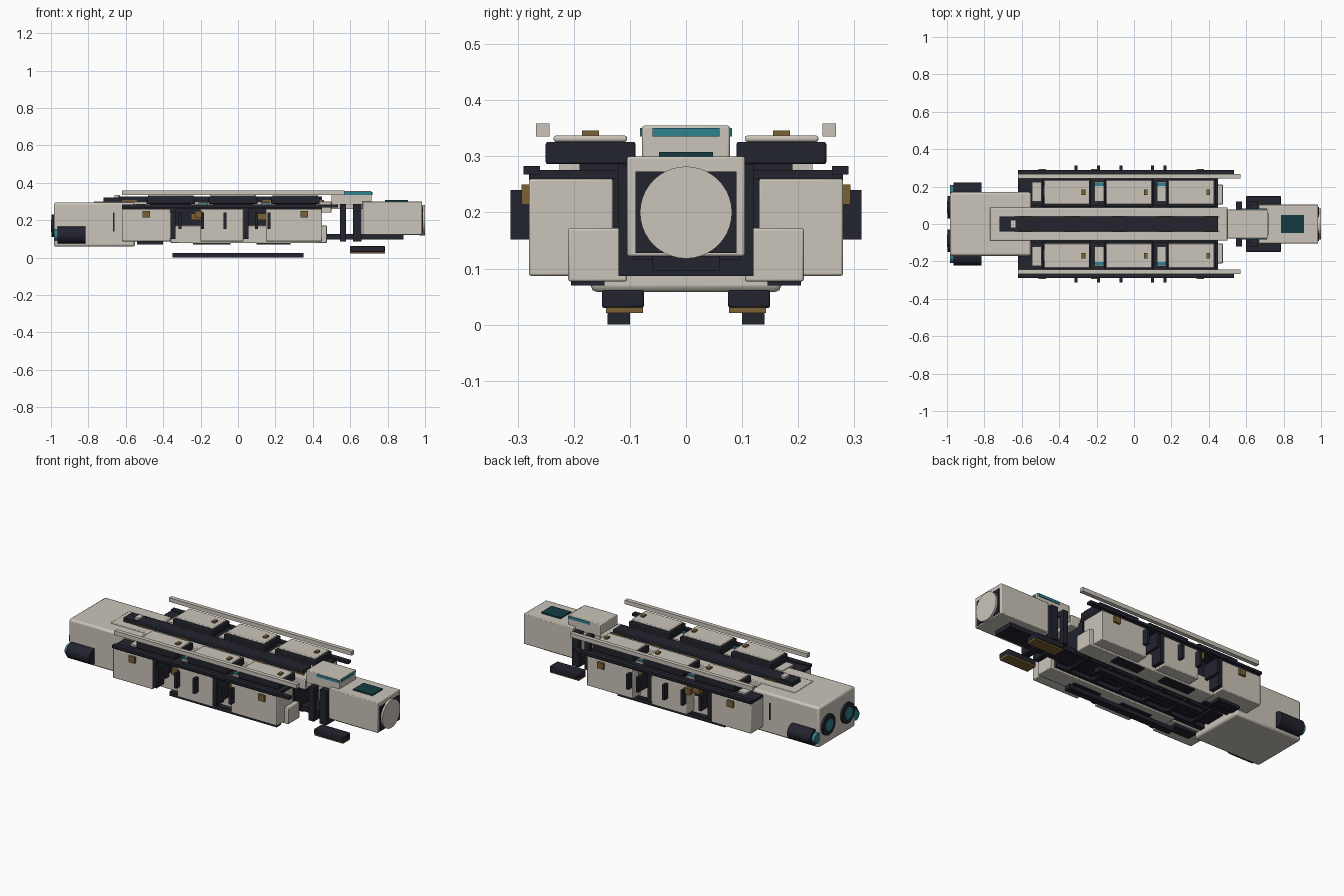
import bpy, math

cube = bpy.data.objects.get("Cube")
if cube:
    bpy.data.objects.remove(cube, do_unlink=True)


def material(name, *rgb):
    mat = bpy.data.materials.new(name)
    mat.use_nodes = True
    mat.diffuse_color = (*rgb, 1)
    shader = next(n for n in mat.node_tree.nodes if n.type == 'BSDF_PRINCIPLED')
    shader.inputs["Base Color"].default_value = mat.diffuse_color
    return mat


HULL = material("warm hull white", .6, .56, .49)
DARK = material("dark slate", .016, .017, .027)
DEEP = material("deep teal", .006, .045, .055)
TEAL = material("bright teal", .03, .22, .28)
BRONZE = material("bronze", .2, .12, .035)

# Landmarks along the length
STERN, BAY_START, BAY_END, NECK, NOSE = -.985, -.62, .45, .665, .985
# Landmarks across the width
RAIL_HALF, DECK_HALF, NOSE_HALF, CORE_HALF, BEAM = .04, .088, .105, .12, .28
# Landmarks in height
BELLY, SHELF, LOWER_DECK, DECK, MODULE_TOP, ROOF = .087, .26, .286, .3, .326, .355
PLATE = .008
SKIN = .004


def around(center, half):
    return center - half, center + half


def grow(start, length):
    """Span that begins at start and runs on for length."""
    return start, start + length


def across(half):
    return -half, half


def box(name, x, y, z, mat, bevel=0):
    """Box from its (low, high) span on each axis."""
    spans = (x, y, z)
    bpy.ops.mesh.primitive_cube_add(size=1, location=[sum(s) / 2 for s in spans])
    part = bpy.context.object
    part.name = name
    part.scale = [high - low for low, high in spans]
    bpy.ops.object.transform_apply(location=False, rotation=False, scale=True)
    part.data.materials.append(mat)
    if bevel:
        edge = part.modifiers.new("edge", 'BEVEL')
        edge.width, edge.segments = bevel, 2
        bpy.ops.object.shade_smooth_by_angle()


def pair(name, x, y, z, mat, bevel=0):
    """The same box on both flanks, given for the +y flank."""
    inner, outer = y
    box(name + "_right", x, (-outer, -inner), z, mat, bevel)
    box(name + "_left", x, (inner, outer), z, mat, bevel)


def tube(name, x, y, z, radius, mat):
    """Cylinder lying along the hull."""
    back, front = x
    bpy.ops.mesh.primitive_cylinder_add(
        vertices=40, radius=radius, depth=front - back,
        location=(sum(x) / 2, y, z), rotation=(0, math.pi / 2, 0))
    part = bpy.context.object
    part.name = name
    part.data.materials.append(mat)
    bpy.ops.object.shade_smooth_by_angle()


# Engine block and its raised deck
box("engine_block", (STERN, -.55), across(.17), (.058, .295), HULL, .012)
box("deck_plate", (-.77, .5), across(DECK_HALF), (.24, DECK), HULL, SKIN)
pair("block_seam", around(NECK * -1, SKIN), around(.17, SKIN / 2), (.14, .24), DARK)

# Main engines and side thrusters
for side in (-1, 1):
    engine_y, engine_z = side * .09, .17
    tube("engine_ring", around(STERN, .012), engine_y, engine_z, .06, DARK)
    tube("engine_glow", around(STERN, .015), engine_y, engine_z, .034, TEAL)
    thruster_y, thruster_z = side * .178, .12
    tube("thruster", grow(STERN + .02, .15), thruster_y, thruster_z, .045, DARK)
    tube("thruster_glow", grow(STERN, .04), thruster_y, thruster_z, .03, TEAL)

# Dark core with belly beams and ribs
core_x = (-.56, BAY_END)
box("core", core_x, across(CORE_HALF), (.11, SHELF), DARK)
pair("belly_beam", core_x, (DECK_HALF, CORE_HALF), grow(BELLY, .03), DARK)
box("belly_keel", (-.56, .885), across(.06), (.097, .125), DARK)
for i in range(6):
    box("belly_rib", grow(i / 6 - .48, .025), across(CORE_HALF), grow(BELLY, .03), DARK)

# Top rail along the deck
box("top_rail", (-.64, BAY_END), across(RAIL_HALF), (DECK, MODULE_TOP), DARK, SKIN)
box("top_rail_tail", (-.72, BAY_START), across(RAIL_HALF), grow(DECK, .022), DARK)
box("top_rail_hatch", around(-.645, .015), across(.022), grow(DECK, .035), HULL)
for i in range(5):
    pair("rail_clip", around(i / 4 - .58, RAIL_HALF), grow(RAIL_HALF, SKIN),
         grow(DECK, PLATE), BRONZE)

# Low sponsons with foot pads and long skids
pair("sponson", (-.36, .475), (NOSE_HALF, .21), (.077, .172), HULL, SKIN)
for start, length in ((-.54, .14), (-.24, .2), (.1, .18)):
    pair("foot_pad", grow(start, length), around(.175, .03), (.07, BELLY), DARK)
skid_x = around(0, .35)
pair("skid", skid_x, around(CORE_HALF, .02), (0, .024), DARK)

# Flank cargo containers with the machinery bays between them
containers = ((BAY_START, -.36), (-.2, .03), (.15, BAY_END))
for span in containers:
    pair("container", span, (.13, BEAM), (BELLY, SHELF), HULL, SKIN)
for (_, back), (front, _) in zip(containers, containers[1:]):
    pair("gap_machinery", (back, front), (CORE_HALF, .2), (.17, SHELF), DARK)
    pair("gap_frame", grow(back, .025), (.2, BEAM), (.1, SHELF), DARK)
    pair("gap_valve", grow(front, -.05)[::-1], grow(.2, .03), (.2, .235), BRONZE)
for x in (-.31, -.19, -.07, .1, .165):
    pair("fin", around(x, PLATE), (.2, .313), (.152, .24), DARK)
for x in (-.49, -.21, .355):
    pair("side_latch", around(x, .02), around(BEAM, .013), around(.232, .018), BRONZE)

# Flank shelf, side gutters and outer long rails
pair("shelf", (BAY_START, BAY_END), (.1, BEAM), grow(SHELF, .016), DARK)
pair("side_gutter", (BAY_START, .535), (SHELF, .29), (.268, .283), DARK)
pair("long_rail", (BAY_START, .57), around(.255, .012), around(.347, .012), HULL)

# Upper modules with pale lids, latches and link plates
for i in range(3):
    start = i / 3 - .49
    end = start + SHELF
    pair("module", (start, end), (.09, .25), (LOWER_DECK, MODULE_TOP), DARK, SKIN)
    pair("module_lid", (start + PLATE, end - PLATE), (NOSE_HALF, .236),
         grow(MODULE_TOP, .011), HULL, SKIN)
    pair("lid_latch", around(end - RAIL_HALF, .01), around(.17, .015),
         grow(MODULE_TOP, .02), BRONZE)
    pair("module_foot", (start + .02, end - .02), (.11, .19), (SHELF, LOWER_DECK), DARK)
    link = around(start - .03, .025)
    pair("link_plate", link, (CORE_HALF, .225), (SHELF, LOWER_DECK), HULL)
    if i:
        pair("link_light", link, around(.21, PLATE), grow(LOWER_DECK, PLATE), TEAL)

# Open neck frames
for span in ((.545, .578), (.615, .66)):
    pair("neck_post", span, (NOSE_HALF - .01, CORE_HALF), (BELLY, LOWER_DECK), DARK)
    box("neck_sill", span, across(CORE_HALF), grow(BELLY, .03), DARK)
    box("neck_lintel", span, across(CORE_HALF), (SHELF, LOWER_DECK), DARK)
box("neck_beam", (BAY_END, NECK), across(.075), (SHELF, LOWER_DECK), HULL)

# Bridge with teal windows
bridge_end, bridge_half = .715, .078
window_z = around(ROOF - .012, PLATE)
box("bridge", (.5, bridge_end), across(bridge_half), (.28, ROOF), HULL, SKIN)
pair("bridge_window", (.57, bridge_end - SKIN), around(bridge_half, SKIN), window_z, TEAL)
box("bridge_front_window", around(bridge_end, SKIN), across(.06), window_z, TEAL)

# Nose hull, dark collar, docking disc and skylight
box("nose_hull", (NECK, NOSE), across(NOSE_HALF), (.122, DECK), HULL, SKIN)
box("nose_panel", around(NOSE, SKIN), across(.09), (.128, .273), DARK)
tube("docking_disc", around(NOSE, .015), 0, .2, .082, HULL)
box("nose_skylight", (.785, .91), across(.048), grow(DECK, PLATE), DEEP)

# Landing pods under the neck
pod_x = (.6, .785)
pair("landing_pod", pod_x, (.075, .15), (.03, .062), DARK, SKIN)
pair("landing_pod_sole", pod_x, (.077, .143), grow(.021, .01), BRONZE)
